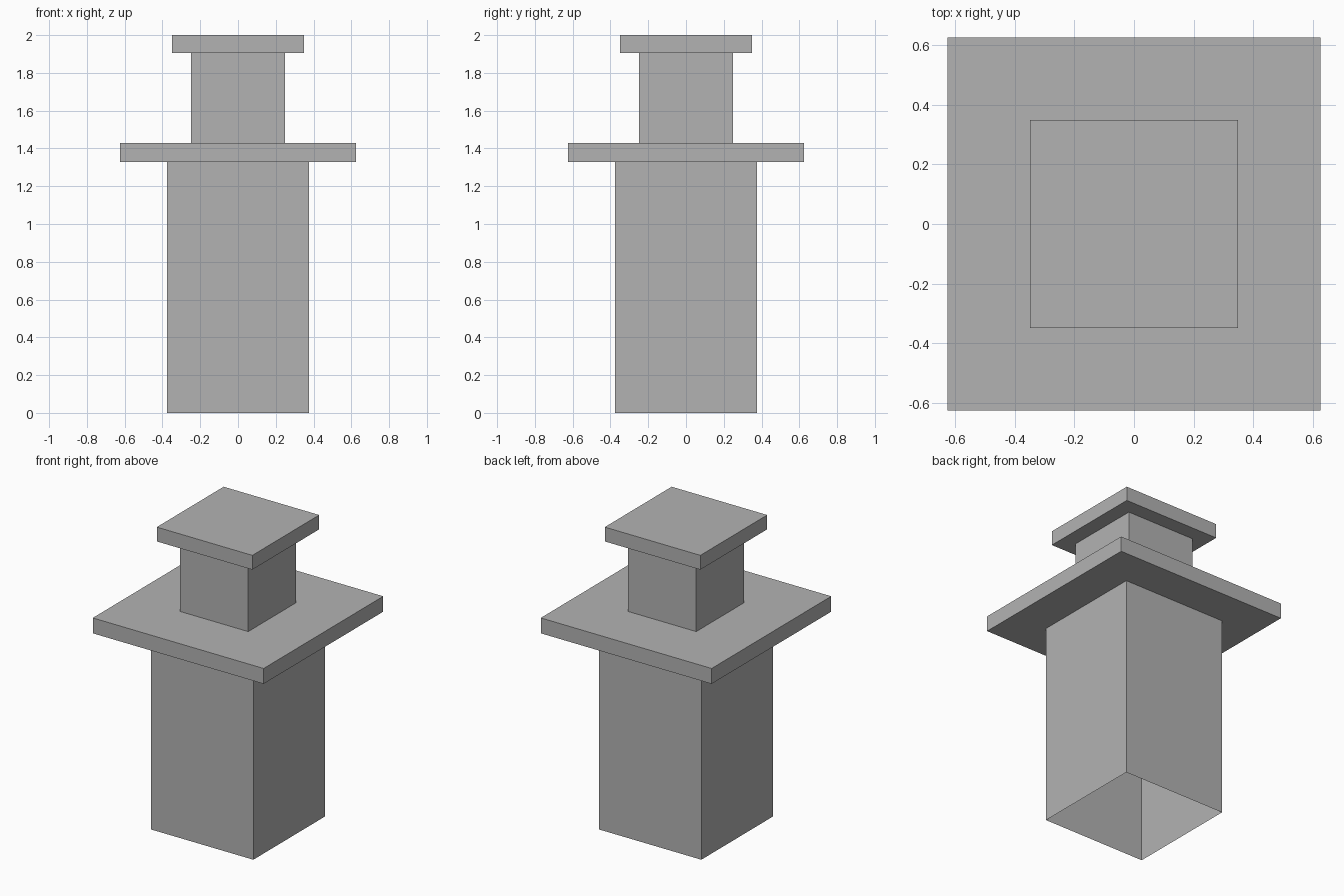
import bpy
import bmesh

cube = bpy.data.objects.get("Cube")
if cube:
    bpy.data.objects.remove(cube, do_unlink=True)

grey = bpy.data.materials.new("plain grey")
grey.use_nodes = True
colour = (0.45, 0.45, 0.45, 1)
grey.diffuse_color = colour
grey.node_tree.nodes["Principled BSDF"].inputs["Base Color"].default_value = colour

# Half width and height of each square ring, from the open foot to the cap
profile = [
    (0.375, 0), (0.375, 1.328),      # column
    (0.626, 1.328), (0.626, 1.43),   # wide ledge
    (0.25, 1.43), (0.25, 1.905),     # neck
    (0.35, 1.905), (0.35, 2),        # cap
]


def square_ring(bm, half, z):
    corners = [(-1, -1), (1, -1), (1, 1), (-1, 1)]
    return [bm.verts.new((x * half, y * half, z)) for x, y in corners]


# One hollow stepped shell, closed at the cap and open at the foot
bm = bmesh.new()
rings = [square_ring(bm, half, z) for half, z in profile]
for low, high in zip(rings, rings[1:]):
    for i in range(4):
        j = (i + 1) % 4
        bm.faces.new((low[i], low[j], high[j], high[i]))
bm.faces.new(rings[-1])

mesh = bpy.data.meshes.new("stepped_pillar")
bm.to_mesh(mesh)
bm.free()
mesh.materials.append(grey)
pillar = bpy.data.objects.new("stepped_pillar", mesh)
bpy.context.collection.objects.link(pillar)
